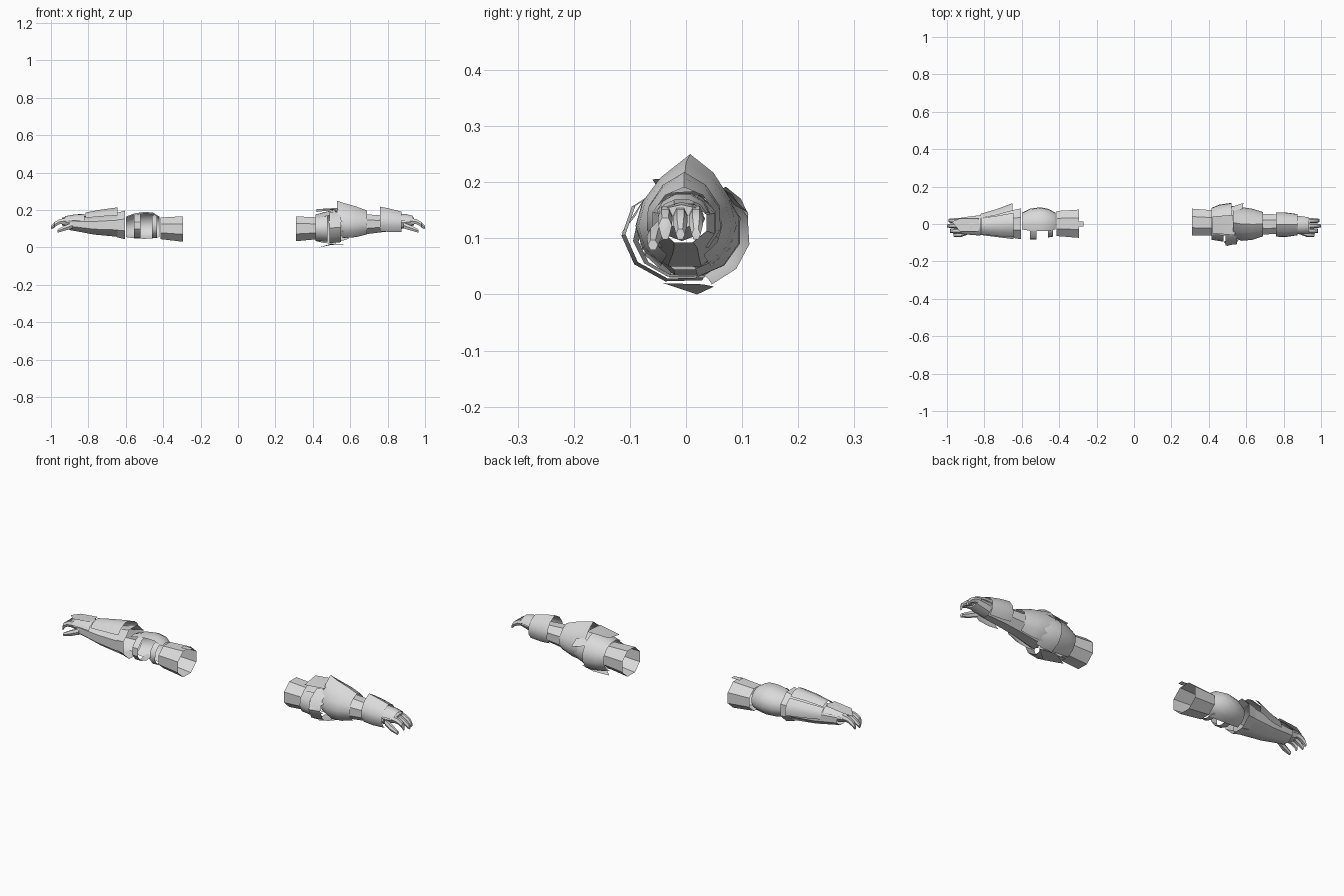
import bpy, bmesh, math

metal = bpy.data.materials.new("light grey")
metal.diffuse_color = (0.7, 0.7, 0.7, 1)


def finish(name, bm):
    me = bpy.data.meshes.new(name)
    bm.to_mesh(me)
    bm.free()
    me.materials.append(metal)
    ob = bpy.data.objects.new(name, me)
    bpy.context.collection.objects.link(ob)
    bpy.ops.object.select_all(action='DESELECT')
    ob.select_set(True)
    bpy.context.view_layer.objects.active = ob
    bpy.ops.object.shade_smooth_by_angle(angle=math.radians(40))
    return ob


def shell(name, secs, a0=0, a1=360, n=8, cap=False):
    """Loft along x. Section: x, y_min, y_max, z_min, z_max, [ridge height].
    Angles: 0 back, 90 top, 180 front, 270 bottom."""
    bm = bmesh.new()
    full = a1 - a0 >= 360
    count = n if full else n + 1
    rings = []
    for x, y0, y1, z0, z1, *ridge in secs:
        ring = []
        for i in range(count):
            a = math.radians(a0 + (a1 - a0) * i / n)
            c, s = math.cos(a), math.sin(a)
            lift = (ridge[0] if ridge else 0) * max(0, s) ** 5
            ring.append(bm.verts.new((x, (y0 + y1) / 2 + (y1 - y0) / 2 * c,
                                      (z0 + z1) / 2 + (z1 - z0) / 2 * s + lift)))
        rings.append(ring)
    for r, q in zip(rings, rings[1:]):
        for i in range(n):
            j = (i + 1) % count
            bm.faces.new((r[i], r[j], q[j], q[i]))
    # Wind the faces so that they point away from the arm
    if secs[-1][0] > secs[0][0]:
        bmesh.ops.reverse_faces(bm, faces=bm.faces[:])
    if cap:
        bm.faces.new(rings[0])
        bm.faces.new(rings[-1])
        bmesh.ops.recalc_face_normals(bm, faces=bm.faces[:])
    return finish(name, bm)


def plate(name, pts):
    """Thin armour leaf through a few points."""
    bm = bmesh.new()
    bm.faces.new([bm.verts.new(p) for p in pts])
    bmesh.ops.triangulate(bm, faces=bm.faces[:])
    bmesh.ops.recalc_face_normals(bm, faces=bm.faces[:])
    if sum(f.normal.z for f in bm.faces) < 0:
        bmesh.ops.reverse_faces(bm, faces=bm.faces[:])
    return finish(name, bm)


def hand(side, s):
    """Palm, three curled fingers and a thumb."""
    shell(side + "_palm", [(s * .85, -.045, .03, .095, .165), (s * .90, -.05, .034, .105, .165),
                           (s * .94, -.048, .032, .118, .16)], n=8, cap=True)
    for i, (y, end) in enumerate([(-.037, .985), (-.01, 1.0), (.018, .992)]):
        shell(f"{side}_finger_{i + 1}",
              [(s * .92, y - .013, y + .013, .125, .16), (s * .955, y - .013, y + .013, .122, .153),
               (s * .98, y - .012, y + .012, .108, .138), (s * end, y - .008, y + .008, .096, .118)],
              n=6, cap=True)
    shell(side + "_thumb", [(s * .885, -.055, -.03, .10, .135), (s * .925, -.07, -.042, .088, .12),
                            (s * .965, -.068, -.05, .078, .098)], n=6, cap=True)


hand("left", -1)
hand("right", 1)

# Left arm: upper cuff with its small tab
shell("left_upper_cuff", [(-.415, -.07, .075, .04, .165), (-.295, -.08, .083, .025, .172)], 22.5, 382.5)
plate("left_cuff_tab", [(-.32, -.015, .172), (-.27, -.012, .172), (-.27, .012, .172), (-.32, .015, .172)])

# Left elbow: domed cover behind, open straps in front
shell("left_elbow_cover", [(-.60, -.06, .06, .055, .165), (-.555, -.08, .082, .048, .182),
                           (-.50, -.085, .09, .045, .19), (-.455, -.08, .08, .048, .187),
                           (-.42, -.06, .06, .055, .165)], -80, 118, 8)
shell("left_wide_strap", [(-.555, -.085, .08, .05, .18), (-.522, -.085, .08, .05, .18)], 90, 300, 6)
shell("left_thin_strap", [(-.46, -.075, .075, .05, .175), (-.432, -.07, .075, .05, .172)], 90, 300, 6)

# Left forearm: flared ring, sleeve and leaf plates
shell("left_forearm_ring", [(-.65, -.08, .08, .05, .19), (-.605, -.088, .09, .038, .203)], 22.5, 382.5)
shell("left_forearm", [(-.90, -.052, .04, .09, .165), (-.87, -.056, .045, .085, .165),
                       (-.77, -.07, .06, .065, .172), (-.645, -.087, .078, .052, .188)], 22.5, 382.5)
shell("left_top_guard", [(-.815, -.062, .052, .08, .184, .004), (-.73, -.075, .07, .07, .198, .006),
                         (-.645, -.08, .09, .06, .208, .008)], 50, 150, 4)
shell("left_back_guard", [(-.82, -.06, .055, .08, .178), (-.735, -.07, .08, .065, .19),
                          (-.65, -.08, .112, .06, .205)], -15, 55, 3)
shell("left_wrist_guard", [(-.925, -.055, .036, .10, .168), (-.87, -.06, .045, .09, .178),
                           (-.82, -.064, .05, .085, .18)], 20, 165, 5)
plate("left_hand_leaf", [(-.83, -.04, .18), (-.83, .03, .18), (-.93, .03, .17), (-.975, .012, .158), (-.93, -.04, .17)])

# Right arm: upper cuff
shell("right_upper_cuff", [(.31, -.068, .088, .028, .172), (.43, -.066, .078, .04, .165)], 22.5, 382.5)

# Right elbow: flared cover behind and above, bands in front
shell("right_elbow_cover", [(.415, -.08, .088, .03, .178), (.455, -.088, .105, .02, .19),
                            (.52, -.095, .115, .012, .205)], -70, 135, 7)
shell("right_elbow_dome", [(.50, -.09, .10, .03, .20), (.545, -.09, .098, .03, .20),
                           (.59, -.08, .085, .045, .185)], -80, 110, 6)
shell("right_wide_strap", [(.415, -.085, .08, .032, .17), (.478, -.095, .085, .028, .178)], 120, 285, 5)
shell("right_thin_strap", [(.488, -.115, .10, .02, .195), (.55, -.108, .10, .025, .195)], 110, 290, 5)
plate("right_elbow_leaf", [(.42, -.05, .19), (.54, -.06, .205), (.54, .05, .212), (.42, .04, .205)])
plate("right_lower_spike", [(.43, .02, 0), (.50, -.04, .02), (.58, .03, .018), (.50, .05, .014)])
plate("right_front_spike", [(.48, -.095, .14), (.50, -.118, .105), (.56, -.09, .14), (.53, -.075, .17)])
plate("right_back_spike", [(.50, .085, .16), (.585, .112, .145), (.58, .08, .175), (.53, .07, .185)])

# Right forearm: ridged guard, sleeve and wrist cuff
shell("right_forearm_guard", [(.53, -.075, .09, .06, .205, .045), (.575, -.09, .09, .04, .205, .03),
                              (.63, -.085, .082, .045, .20, .02), (.69, -.066, .064, .062, .185, .012)],
      -60, 240, 10)
shell("right_forearm", [(.56, -.08, .075, .045, .18), (.68, -.062, .06, .066, .182),
                        (.77, -.056, .055, .078, .175), (.87, -.048, .04, .09, .165)], 22.5, 382.5)
shell("right_wrist_cuff", [(.76, -.07, .064, .072, .20, .018), (.81, -.072, .064, .068, .196, .012),
                           (.875, -.062, .055, .07, .185, .006)], -50, 230, 8)
shell("right_hand_guard", [(.86, -.055, .045, .085, .182), (.90, -.054, .042, .095, .18),
                           (.935, -.05, .036, .11, .17)], 10, 170, 5)
